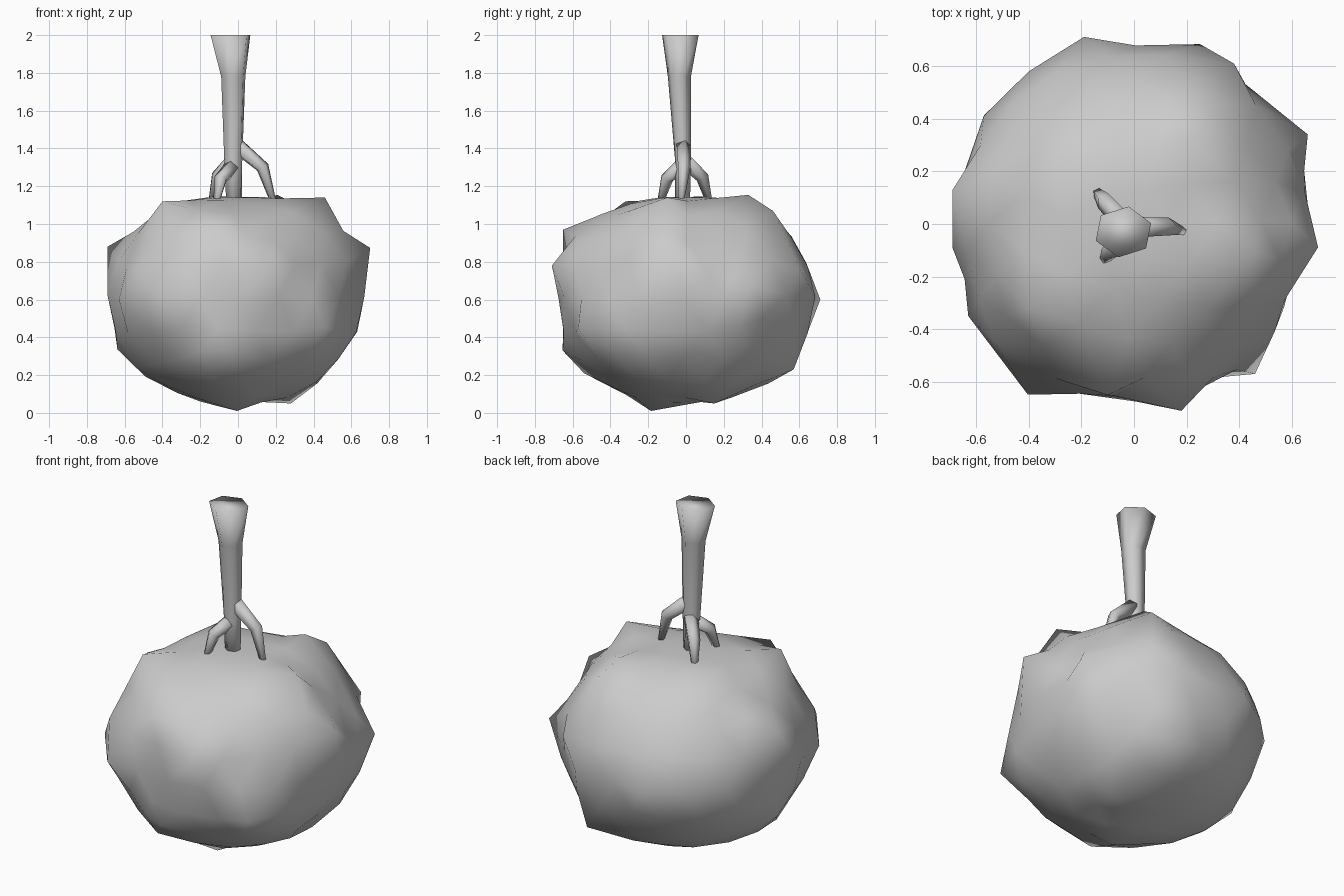
import bpy, bmesh, math
from mathutils import Vector

if "Cube" in bpy.data.objects:
    bpy.data.objects.remove(bpy.data.objects["Cube"])


def make_object(name, bm, angle):
    bmesh.ops.recalc_face_normals(bm, faces=bm.faces)
    mesh = bpy.data.meshes.new(name)
    bm.to_mesh(mesh)
    bm.free()
    ob = bpy.data.objects.new(name, mesh)
    bpy.context.collection.objects.link(ob)
    bpy.ops.object.select_all(action='DESELECT')
    ob.select_set(True)
    bpy.context.view_layer.objects.active = ob
    bpy.ops.object.shade_smooth_by_angle(angle=math.radians(angle))
    return ob


def tube(name, sections, sides, side_axis, turn=0.0):
    """Loft polygon rings through (point, radius_u, radius_v)."""
    bm = bmesh.new()
    pts = [Vector(s[0]) for s in sections]
    rings = []
    for i, (p, ru, rv) in enumerate(sections):
        d = (pts[min(i + 1, len(pts) - 1)] - pts[max(i - 1, 0)]).normalized()
        if name == "trunk":
            d = Vector((0, 0, 1))
        u = Vector(side_axis)
        u = (u - d * u.dot(d)).normalized()
        v = d.cross(u)
        ring = []
        for k in range(sides):
            a = math.tau * k / sides + turn
            ring.append(bm.verts.new(pts[i] + u * ru * math.cos(a) + v * rv * math.sin(a)))
        rings.append(ring)
    for a, b in zip(rings, rings[1:]):
        for k in range(sides):
            n = (k + 1) % sides
            bm.faces.new((a[k], a[n], b[n], b[k]))
    bm.faces.new(rings[0])
    bm.faces.new(rings[-1])
    return make_object(name, bm, 170)


# Foliage ball: flattened superellipsoid pulled out to lumpy corners
CENTRE = Vector((0, 0, 0.61))
LUMPS = [
    (0, -0.19, 0.01), (0.28, 0.15, 0.05), (-0.20, 0.05, 0.06),
    (0.70, -0.09, 0.88), (0.66, 0.34, 0.68), (0.54, 0.40, 0.50),
    (0.46, -0.10, 1.14), (0.21, 0.33, 1.15), (0.26, 0.46, 1.07),
    (-0.19, 0.71, 0.60), (0.24, 0.68, 0.62), (0.38, 0.61, 0.75),
    (0.18, -0.71, 0.78), (-0.40, -0.65, 0.61), (0.46, -0.57, 0.45),
    (-0.69, 0.13, 0.88), (-0.69, -0.09, 0.62), (0.25, 0.57, 0.23),
    (-0.40, -0.32, 1.12), (-0.51, -0.46, 0.76), (-0.57, 0.41, 0.60),
    (-0.40, 0.58, 0.60), (-0.64, 0.05, 0.34), (-0.30, 0.25, 1.12),
    (0.54, 0.0, 0.31), (0.58, -0.26, 0.60), (-0.63, -0.35, 0.60),
    (-0.10, -0.65, 0.97), (0, 0, 1.14), (-0.05, -0.65, 0.33),
    (-0.54, -0.08, 0.24), (-0.15, -0.54, 0.21), (0.65, 0.12, 0.72),
]
bm = bmesh.new()
bmesh.ops.create_icosphere(bm, subdivisions=3, radius=1)
for v in bm.verts:
    n = v.co.normalized()
    h = math.hypot(n.x, n.y)
    p = 2.2 if n.z > 0 else 2.35
    r = ((h / 0.665) ** p + (abs(n.z) / 0.545) ** p) ** (-1 / p)
    v.co = n * r + CENTRE
for lump in LUMPS:
    target = Vector(lump)
    peak = min(bm.verts, key=lambda v: (v.co - target).length)
    origin, move = peak.co.copy(), target - peak.co
    for v in bm.verts:
        v.co += move * math.exp(-((v.co - origin).length / 0.14) ** 2)
make_object("foliage", bm, 70)

# Trunk: six-sided, flaring toward its cut end at the top
tube("trunk", [
    ((-0.02, -0.02, 1.05), 0.042, 0.040),
    ((-0.025, -0.015, 1.32), 0.050, 0.042),
    ((-0.025, -0.035, 1.78), 0.068, 0.062),
    ((-0.040, -0.03, 2.00), 0.112, 0.098),
], 6, (1, 0, 0), math.radians(20))

# Branches running from the trunk down into the foliage
BRANCHES = {
    "branch_right": [(0.0, -0.015, 1.41), (0.13, -0.012, 1.30), (0.195, -0.03, 1.09)],
    "branch_back": [(-0.03, 0.0, 1.33), (-0.11, 0.085, 1.25), (-0.148, 0.13, 1.09)],
    "branch_front": [(-0.035, -0.03, 1.30), (-0.09, -0.10, 1.24), (-0.118, -0.143, 1.09)],
}
for name, path in BRANCHES.items():
    flat = Vector(path[2]) - Vector(path[0])
    side = (-flat.y, flat.x, 0)
    tube(name, [(p, r, r) for p, r in zip(path, (0.042, 0.036, 0.014))], 5, side)
